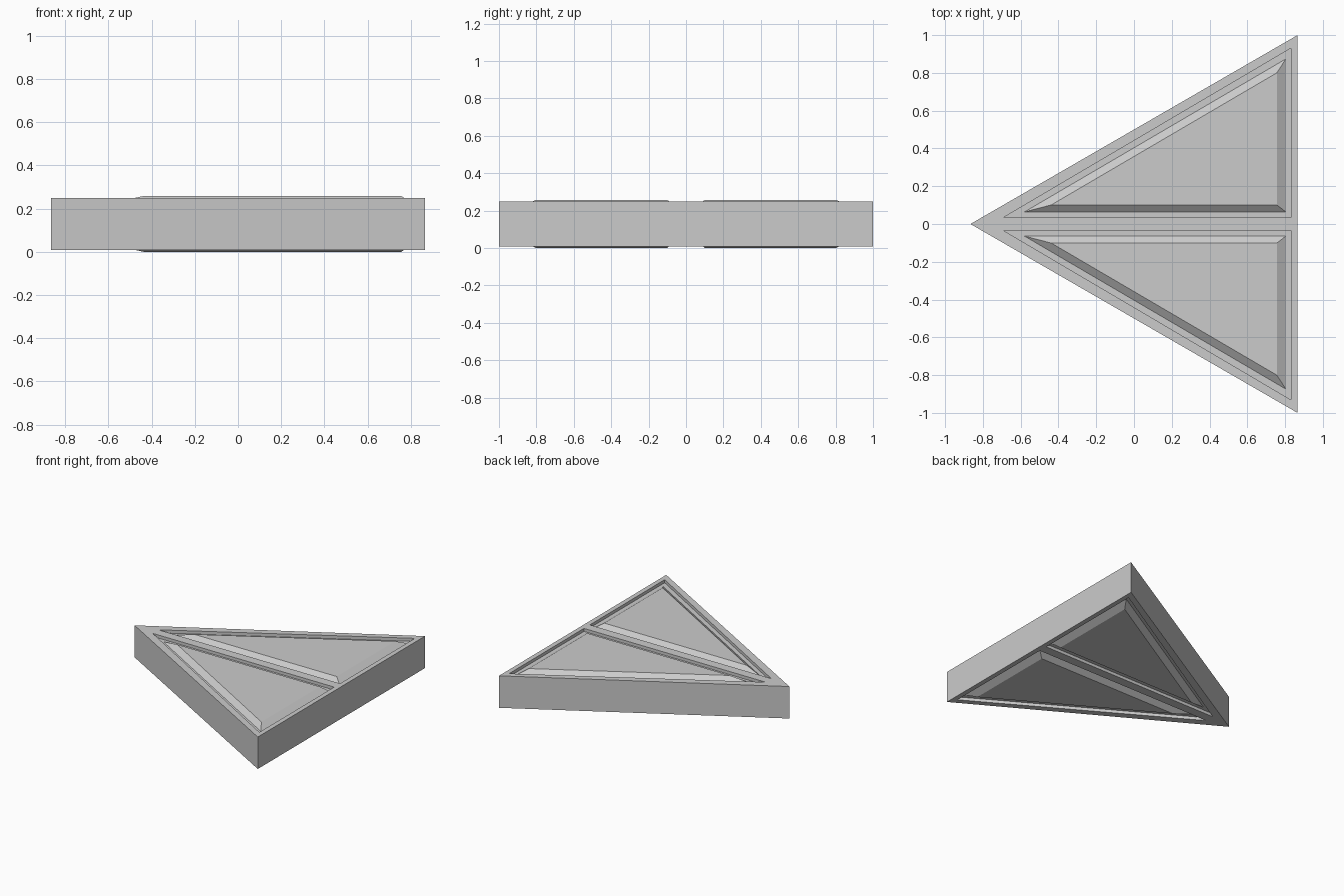
import bpy
import bmesh

cube = bpy.data.objects.get("Cube")
if cube:
    bpy.data.objects.remove(cube, do_unlink=True)

# Single grey material
grey = bpy.data.materials.new("light grey")
grey.use_nodes = True
colour = (0.6, 0.6, 0.6, 1)
grey.diffuse_color = colour
grey.node_tree.nodes["Principled BSDF"].inputs["Base Color"].default_value = colour

HEIGHT = 0.258
BODY_LOW, BODY_HIGH = 0.008, 0.25
FLOOR = 0.227          # level of the recess floor on the upper side
TIP_X, SIDE_X = -0.866, 0.866


def frustum(name, lower, upper, z_low, z_high):
    """Solid between two triangles at two heights."""
    bm = bmesh.new()
    a = [bm.verts.new((x, y, z_low)) for x, y in lower]
    b = [bm.verts.new((x, y, z_high)) for x, y in upper]
    bm.faces.new(a)
    bm.faces.new(b)
    for i in range(3):
        j = (i + 1) % 3
        bm.faces.new((a[i], a[j], b[j], b[i]))
    bmesh.ops.recalc_face_normals(bm, faces=bm.faces)
    mesh = bpy.data.meshes.new(name)
    bm.to_mesh(mesh)
    bm.free()
    mesh.materials.append(grey)
    obj = bpy.data.objects.new(name, mesh)
    bpy.context.collection.objects.link(obj)
    return obj


def half_triangle(x_tip, x_side, y_in, y_out, side):
    """Right triangle on one side of the centre line."""
    return [(x_tip, side * y_in), (x_side, side * y_in), (x_side, side * y_out)]


# Triangular wedge body
outline = [(TIP_X, 0), (SIDE_X, -1), (SIDE_X, 1)]
body = frustum("wedge_body", outline, outline, BODY_LOW, BODY_HIGH)

cutters = []
for side, half in ((1, "left"), (-1, "right")):
    recess = half_triangle(-0.69, 0.83, 0.035, 0.93, side)
    base = half_triangle(-0.58, 0.804, 0.064, 0.874, side)
    crown = half_triangle(-0.438, 0.756, 0.101, 0.80, side)
    # Recess cutters and bevelled panels, on the top and the underside
    cutters.append(frustum("recess_cutter", recess, recess, FLOOR, HEIGHT + 0.1))
    cutters.append(frustum("recess_cutter", recess, recess, -0.1, HEIGHT - FLOOR))
    frustum("upper_panel_" + half, base, crown, FLOOR, HEIGHT)
    frustum("lower_panel_" + half, crown, base, 0, HEIGHT - FLOOR)

# Cut the recesses and remove the cutters
bpy.context.view_layer.objects.active = body
for cutter in cutters:
    mod = body.modifiers.new("recess", "BOOLEAN")
    mod.operation = "DIFFERENCE"
    mod.solver = "EXACT"
    mod.object = cutter
    bpy.ops.object.modifier_apply(modifier=mod.name)
    bpy.data.objects.remove(cutter, do_unlink=True)
